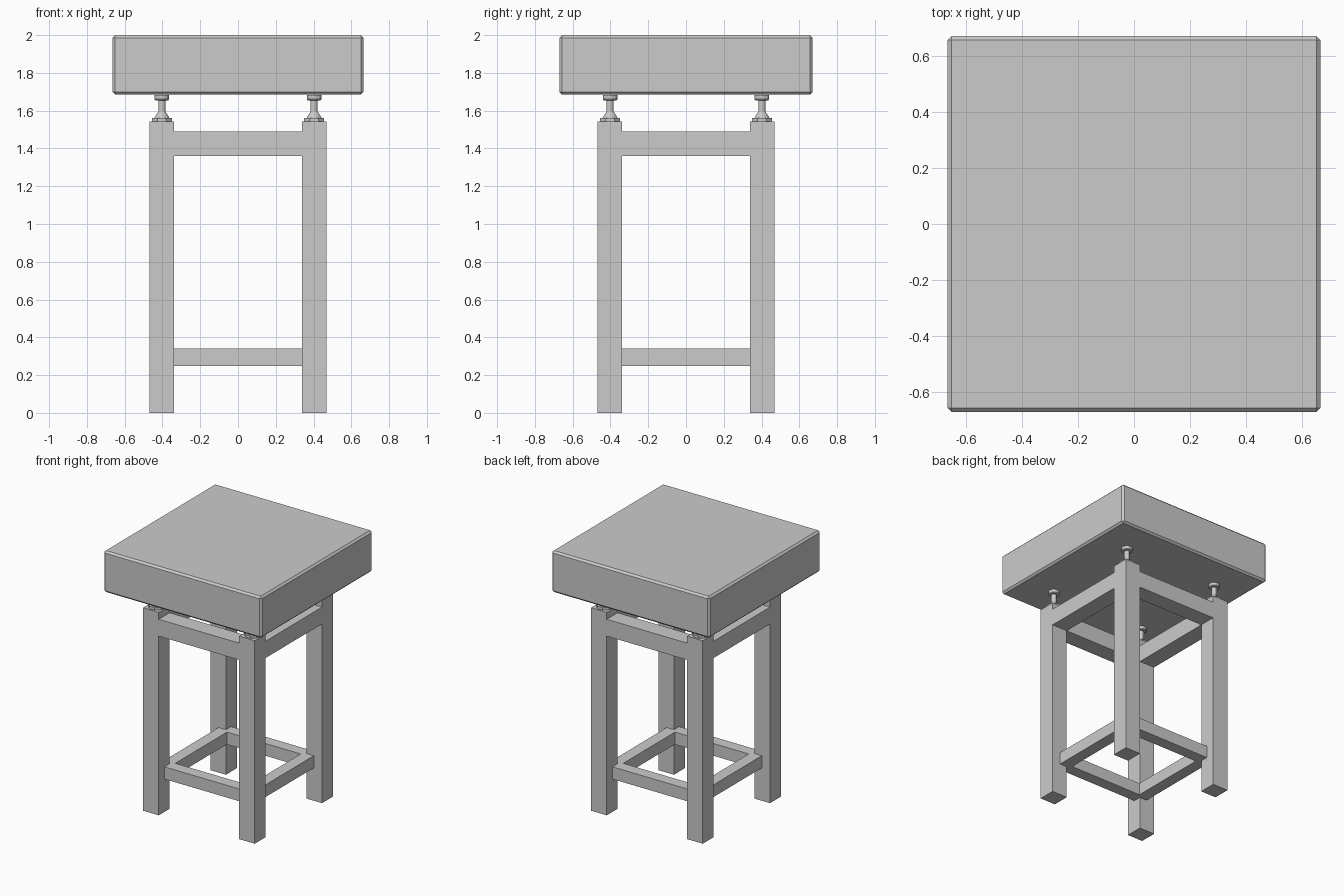
import bpy, bmesh, math
from mathutils import Matrix, Vector

if "Cube" in bpy.data.objects:
    bpy.data.objects.remove(bpy.data.objects["Cube"])


def finish(name, bm):
    bmesh.ops.recalc_face_normals(bm, faces=bm.faces)
    me = bpy.data.meshes.new(name)
    bm.to_mesh(me)
    bm.free()
    ob = bpy.data.objects.new(name, me)
    bpy.context.collection.objects.link(ob)
    return ob


def box(bm, lo, hi):
    lo, hi = Vector(lo), Vector(hi)
    m = Matrix.Translation((lo + hi) / 2) @ Matrix.Diagonal((*(hi - lo), 1))
    bmesh.ops.create_cube(bm, size=1, matrix=m)


def lathe(bm, profile, sides, loc):
    # closed solid of revolution from (radius, z) pairs, flats facing the axes
    rings = []
    for r, z in profile:
        ring = []
        for i in range(sides):
            a = 2 * math.pi * (i + 0.5) / sides
            ring.append(bm.verts.new((loc[0] + r * math.cos(a), loc[1] + r * math.sin(a), z)))
        rings.append(ring)
    for a, b in zip(rings, rings[1:]):
        for i in range(sides):
            j = (i + 1) % sides
            bm.faces.new((a[i], a[j], b[j], b[i]))
    bm.faces.new(rings[0])
    bm.faces.new(rings[-1])


IN, OUT = 0.338, 0.469            # inner and outer leg faces
RAIL_LO, RAIL_HI, LEG_TOP = 1.361, 1.489, 1.542
CORNERS = [(x, y) for x in (-1, 1) for y in (-1, 1)]

# chamfered block top
bm = bmesh.new()
box(bm, (-0.664, -0.67, 1.685), (0.664, 0.67, 2.0))
bmesh.ops.bevel(bm, geom=bm.edges[:], offset=0.014, segments=1, affect='EDGES')
finish("top_block", bm)

# legs and flush upper rails, welded into one frame
bm = bmesh.new()
levels = [0, RAIL_LO, RAIL_HI, LEG_TOP]
for sx, sy in CORNERS:
    xs, ys = sorted((sx * IN, sx * OUT)), sorted((sy * IN, sy * OUT))
    for z0, z1 in zip(levels, levels[1:]):
        box(bm, (xs[0], ys[0], z0), (xs[1], ys[1], z1))
for s in (-1, 1):
    a, b = sorted((s * IN, s * OUT))
    box(bm, (-IN, a, RAIL_LO), (IN, b, RAIL_HI))
    box(bm, (a, -IN, RAIL_LO), (b, IN, RAIL_HI))
shared = {}
for f in bm.faces:
    key = tuple(round(c, 3) + 0.0 for c in f.calc_center_median())
    shared.setdefault(key, []).append(f)
inner = [f for fs in shared.values() if len(fs) > 1 for f in fs]
bmesh.ops.delete(bm, geom=inner, context='FACES')
bmesh.ops.remove_doubles(bm, verts=bm.verts[:], dist=0.0005)
bmesh.ops.recalc_face_normals(bm, faces=bm.faces[:])
bmesh.ops.dissolve_limit(bm, angle_limit=0.02, verts=bm.verts[:], edges=bm.edges[:])
finish("leg_frame", bm)

# lower stretcher ring, set in from the leg faces
bm = bmesh.new()
section = [(0.40, 0.249), (0.40, 0.342), (0.31, 0.342), (0.31, 0.249)]
loops = [[bm.verts.new((sx * r, sy * r, z)) for r, z in section]
         for sx, sy in ((-1, -1), (1, -1), (1, 1), (-1, 1))]
for i in range(4):
    a, b = loops[i], loops[(i + 1) % 4]
    for k in range(4):
        n = (k + 1) % 4
        bm.faces.new((a[k], b[k], b[n], a[n]))
finish("lower_stretchers", bm)

# levelling feet between legs and block
for n, (sx, sy) in enumerate(CORNERS, 1):
    loc = (sx * 0.403, sy * 0.402)
    bm = bmesh.new()
    lathe(bm, [(0.058, 1.540), (0.058, 1.561)], 8, loc)
    lathe(bm, [(0.042, 1.558), (0.038, 1.568), (0.019, 1.595), (0.019, 1.655), (0.035, 1.655),
               (0.040, 1.661), (0.040, 1.683)], 12, loc)
    finish(f"levelling_foot_{n}", bm)
